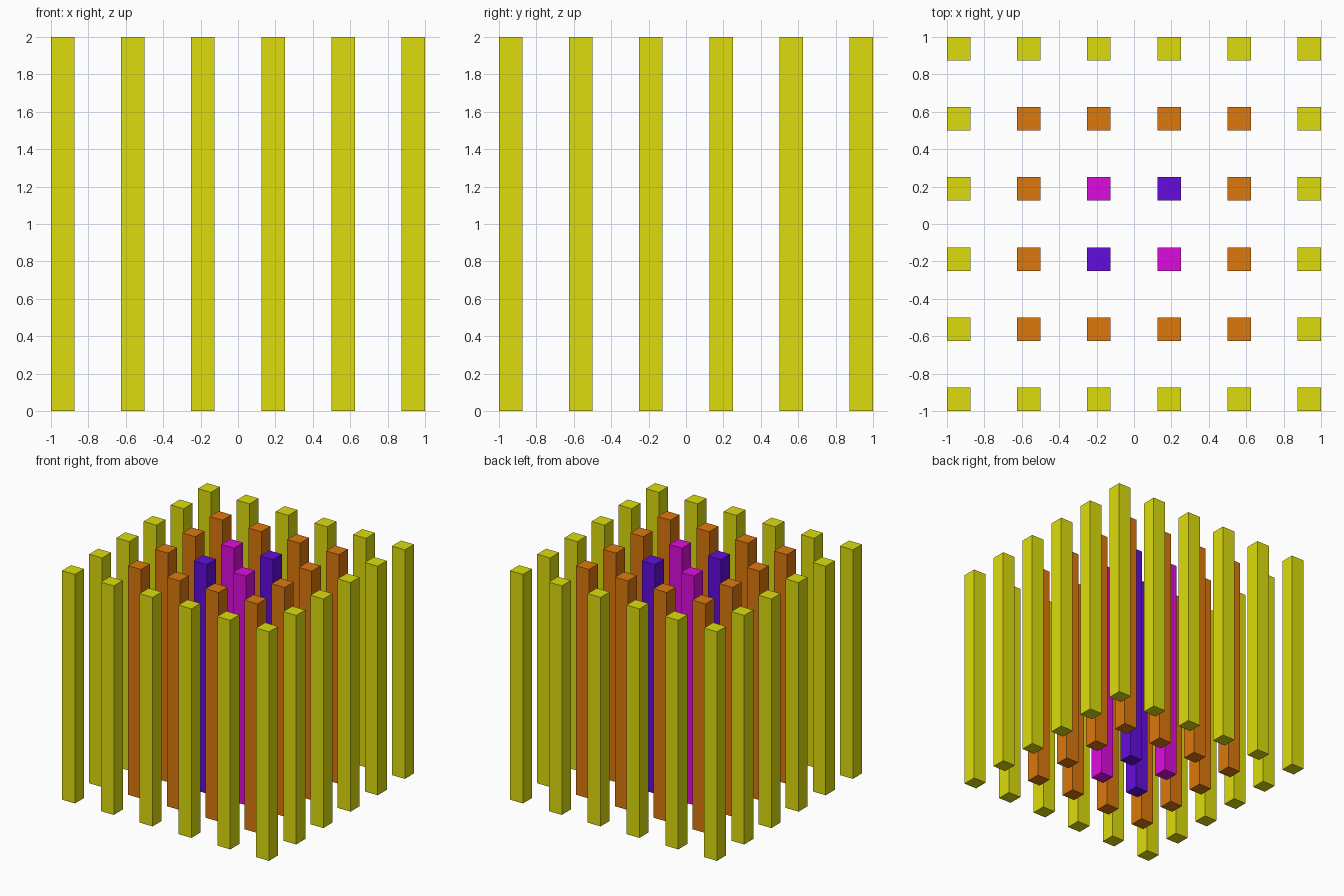
import bpy

if "Cube" in bpy.data.objects:
    bpy.data.objects.remove(bpy.data.objects["Cube"])

WIDTH, HEIGHT, STEP, N = 0.125, 2.0, 0.375, 6


def material(name, rgb):
    mat = bpy.data.materials.new(name)
    mat.diffuse_color = (*rgb, 1)
    mat.use_nodes = True
    mat.node_tree.nodes["Principled BSDF"].inputs["Base Color"].default_value = mat.diffuse_color
    return mat


YELLOW = material("yellow", (0.72, 0.72, 0.004))
ORANGE = material("orange", (0.72, 0.19, 0.004))
MAGENTA = material("magenta", (0.72, 0.004, 0.72))
VIOLET = material("violet", (0.127, 0.004, 0.72))


def pillar(name, x, y, mat):
    bpy.ops.mesh.primitive_cube_add(size=1, location=(x, y, HEIGHT / 2))
    ob = bpy.context.object
    ob.name = name
    ob.scale = (WIDTH, WIDTH, HEIGHT)
    ob.data.materials.append(mat)


# Square grid of pillars, coloured by concentric ring; the core is a checker
for i in range(N):
    for j in range(N):
        ring = min(i, j, N - 1 - i, N - 1 - j)
        if ring == 0:
            name, mat = "outer_pillar", YELLOW
        elif ring == 1:
            name, mat = "middle_pillar", ORANGE
        else:
            name, mat = "core_pillar", VIOLET if i == j else MAGENTA
        x, y = ((k - (N - 1) / 2) * STEP for k in (i, j))
        pillar(f"{name}_{i}_{j}", x, y, mat)
